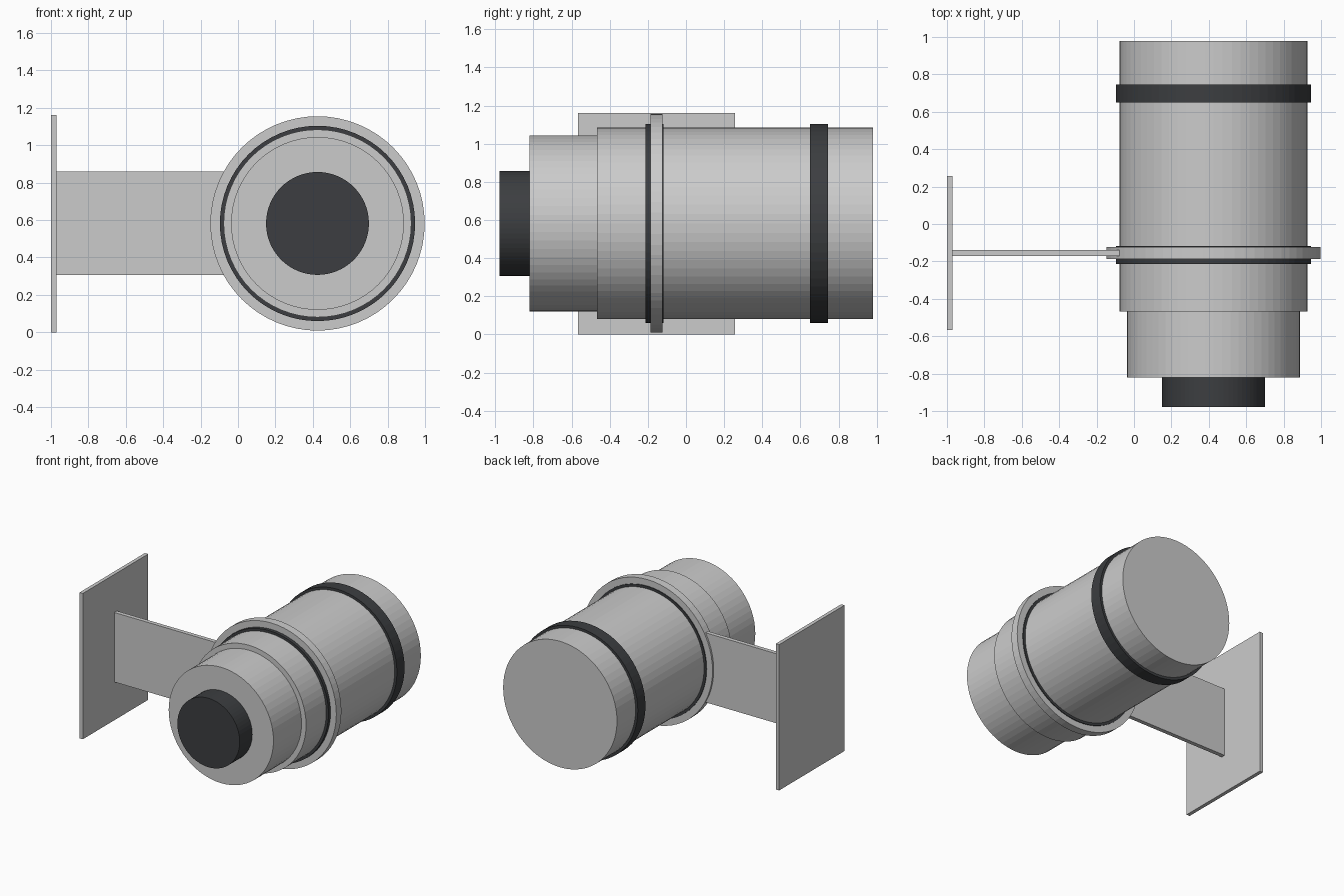
import bpy
import bmesh
from math import cos, sin, tau

if "Cube" in bpy.data.objects:
    bpy.data.objects.remove(bpy.data.objects["Cube"])

CX, CZ, SIDES = 0.425, 0.582, 64


def material(name, rgb):
    m = bpy.data.materials.new(name)
    m.diffuse_color = (*rgb, 1)
    m.use_nodes = True
    m.node_tree.nodes["Principled BSDF"].inputs["Base Color"].default_value = m.diffuse_color
    return m


def finish(name, bm, mat=None):
    bmesh.ops.recalc_face_normals(bm, faces=bm.faces)
    mesh = bpy.data.meshes.new(name)
    bm.to_mesh(mesh)
    bm.free()
    obj = bpy.data.objects.new(name, mesh)
    bpy.context.collection.objects.link(obj)
    if mat:
        mesh.materials.append(mat)
    return obj


def turned(name, profile, mat=None, closed=False):
    """Revolve (radius, y) points around the barrel axis; cap the ends unless closed."""
    bm = bmesh.new()
    rings = [[bm.verts.new((CX + r * cos(tau * i / SIDES), y, CZ + r * sin(tau * i / SIDES)))
              for i in range(SIDES)] for r, y in profile]
    pairs = list(zip(rings, rings[1:]))
    if closed:
        pairs.append((rings[-1], rings[0]))
    else:
        bm.faces.new(rings[0])
        bm.faces.new(rings[-1])
    for a, b in pairs:
        for i in range(SIDES):
            j = (i + 1) % SIDES
            bm.faces.new((a[i], a[j], b[j], b[i]))
    return finish(name, bm, mat)


def band(name, inner, outer, y0, y1, mat=None):
    return turned(name, [(inner, y0), (outer, y0), (outer, y1), (inner, y1)], mat, True)


def box(name, lo, hi, mat=None):
    bm = bmesh.new()
    bmesh.ops.create_cube(bm, size=1)
    for v in bm.verts:
        v.co = [(a + b) / 2 + c * (b - a) for a, b, c in zip(lo, hi, v.co)]
    return finish(name, bm, mat)


dark = material("dark_rubber", (0.045, 0.048, 0.052))
pale = material("pale_metal", (0.60, 0.61, 0.62))

# Barrel with stepped front
turned("barrel", [(0.462, -0.82), (0.462, -0.467), (0.502, -0.467), (0.502, 0.979)])

# Dark front knob and rubber bands
turned("front_knob", [(0.275, -0.978), (0.275, -0.815)], dark)
band("rear_band", 0.495, 0.522, 0.649, 0.745, dark)
band("clamp_gasket", 0.495, 0.522, -0.213, -0.117, dark)

# Clamp ring, arm and wall plate
band("clamp_ring", 0.51, 0.573, -0.187, -0.123, pale)
box("arm", (-0.975, -0.171, 0.305), (-0.07, -0.138, 0.859), pale)
box("wall_plate", (-1.0, -0.567, 0.0), (-0.971, 0.256, 1.162), pale)
